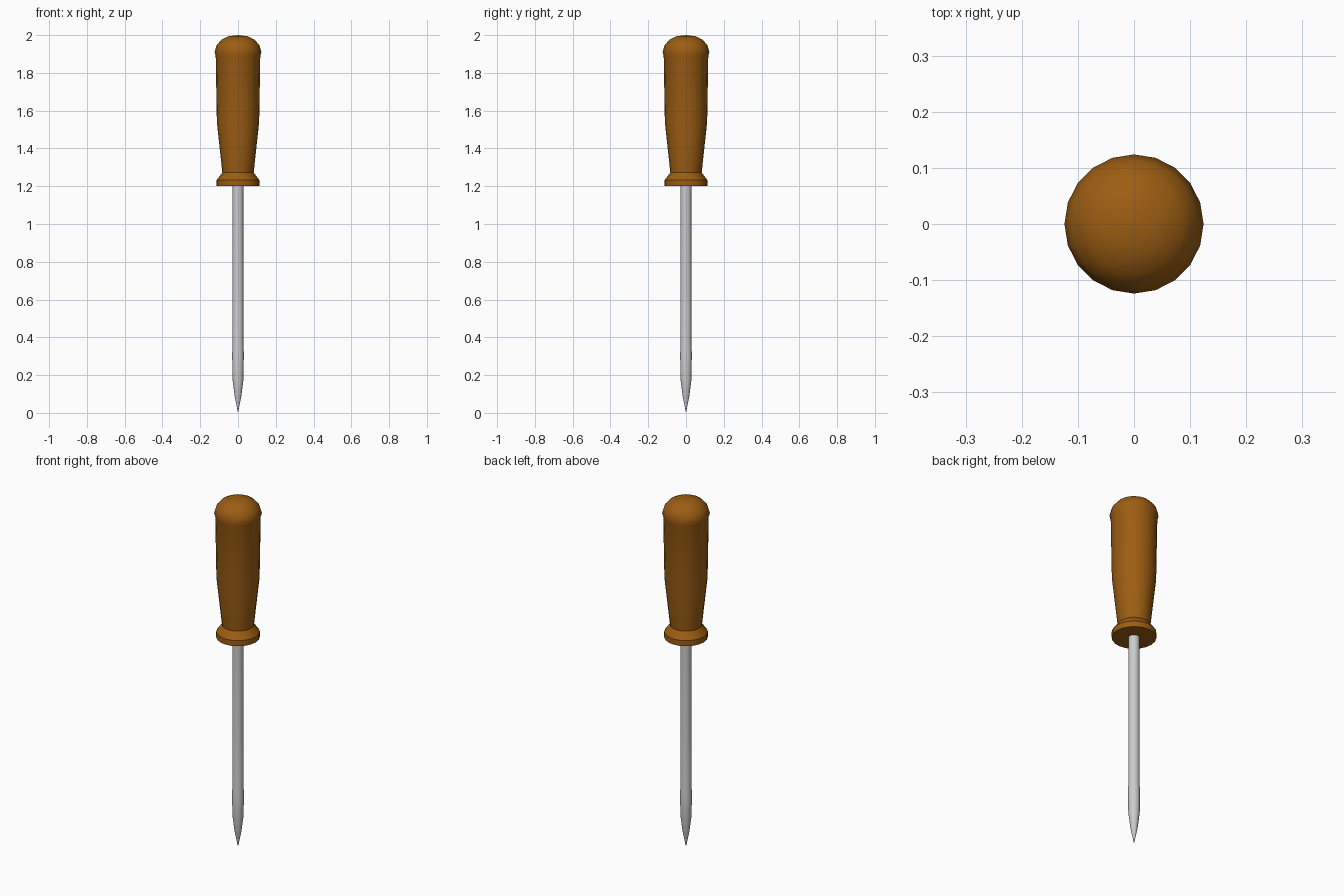
import bpy, bmesh, math

if "Cube" in bpy.data.objects:
    bpy.data.objects.remove(bpy.data.objects["Cube"])


def lathe(name, profile, sides, angle=35):
    """Revolve (radius, z) points around z; zero radius closes to a pole."""
    bm = bmesh.new()
    rings = []
    for r, z in profile:
        n = 1 if r == 0 else sides
        rings.append([bm.verts.new((r * math.cos(2 * math.pi * i / sides),
                                    r * math.sin(2 * math.pi * i / sides), z))
                      for i in range(n)])
    for a, b in zip(rings, rings[1:]):
        for i in range(sides):
            j = (i + 1) % sides
            quad = [a[i % len(a)], a[j % len(a)], b[j % len(b)], b[i % len(b)]]
            bm.faces.new(list(dict.fromkeys(quad)))
    bmesh.ops.recalc_face_normals(bm, faces=bm.faces)
    mesh = bpy.data.meshes.new(name)
    bm.to_mesh(mesh)
    bm.free()
    obj = bpy.data.objects.new(name, mesh)
    bpy.context.collection.objects.link(obj)
    bpy.ops.object.select_all(action='DESELECT')
    obj.select_set(True)
    bpy.context.view_layer.objects.active = obj
    bpy.ops.object.shade_smooth_by_angle(angle=math.radians(angle))
    return obj


# Handle: flat collar, narrow neck, swelling grip, domed end
handle = lathe("handle", [
    (0, 1.2), (0.113, 1.2), (0.113, 1.232), (0.083, 1.272),
    (0.112, 1.54), (0.118, 1.89), (0.124, 1.91), (0.113, 1.947),
    (0.088, 1.975), (0.05, 1.994), (0, 2.0)], 20)
wood = bpy.data.materials.new("handle_brown")
wood.diffuse_color = (0.33, 0.11, 0.006, 1)
wood.use_nodes = True
wood.node_tree.nodes["Principled BSDF"].inputs["Base Color"].default_value = wood.diffuse_color
handle.data.materials.append(wood)

# Shaft: slim rod ending in a sharp point
lathe("shaft", [
    (0, 0), (0.006, 0.03), (0.018, 0.09), (0.029, 0.18),
    (0.031, 0.32), (0.029, 0.335), (0.029, 1.21), (0, 1.21)], 20)
